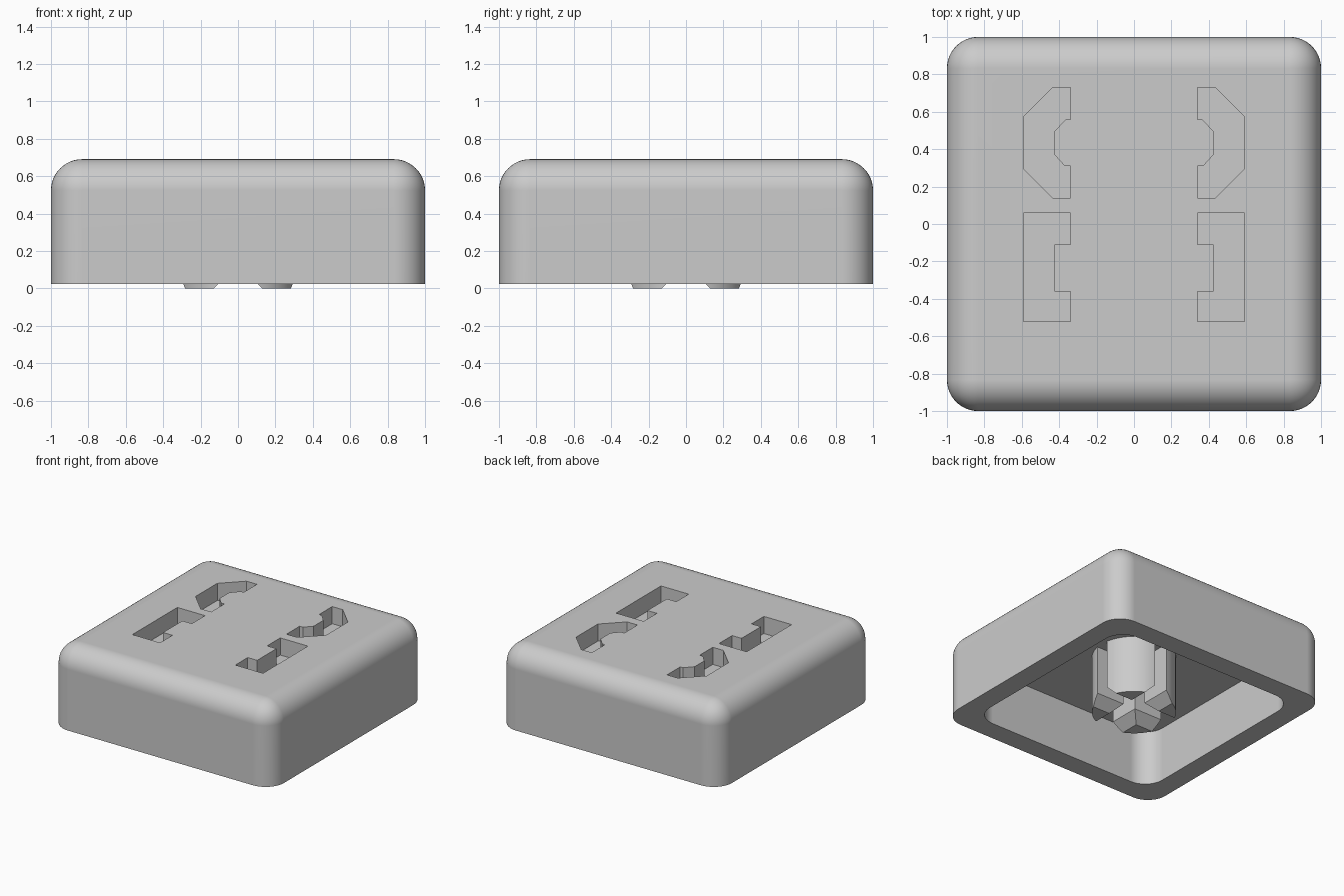
import bpy
import bmesh
from math import radians

if "Cube" in bpy.data.objects:
    bpy.data.objects.remove(bpy.data.objects["Cube"])

BASE, TOP, CEILING = 0.025, 0.691, 0.469
ROUND = 0.167
ENGRAVE = 0.14

plastic = bpy.data.materials.new("grey_plastic")
plastic.use_nodes = True
plastic.diffuse_color = (0.6, 0.6, 0.6, 1)
plastic.node_tree.nodes["Principled BSDF"].inputs["Base Color"].default_value = (0.6, 0.6, 0.6, 1)


def to_object(name, bm):
    bmesh.ops.recalc_face_normals(bm, faces=bm.faces)
    mesh = bpy.data.meshes.new(name)
    bm.to_mesh(mesh)
    bm.free()
    mesh.materials.append(plastic)
    obj = bpy.data.objects.new(name, mesh)
    bpy.context.collection.objects.link(obj)
    return obj


def prism(name, points, offset):
    """Extrude a closed 3D outline along an offset."""
    bm = bmesh.new()
    face = bm.faces.new([bm.verts.new(p) for p in points])
    moved = bmesh.ops.extrude_face_region(bm, geom=[face])["geom"]
    verts = [v for v in moved if isinstance(v, bmesh.types.BMVert)]
    bmesh.ops.translate(bm, verts=verts, vec=offset)
    return to_object(name, bm)


def rounded_box(name, half, bottom, top, round_top):
    """Box with rounded upright edges and, if asked, a rounded top rim."""
    bm = bmesh.new()
    bmesh.ops.create_cube(bm, size=2)
    for v in bm.verts:
        v.co = (v.co.x * half, v.co.y * half, top if v.co.z > 0 else bottom)
    middle = (bottom + top) / 2
    edges = []
    for e in bm.edges:
        heights = [v.co.z > middle for v in e.verts]
        if heights[0] != heights[1] or (round_top and all(heights)):
            edges.append(e)
    bmesh.ops.bevel(bm, geom=edges, offset=ROUND, segments=12,
                    profile=0.5, affect='EDGES')
    return to_object(name, bm)


def activate(obj):
    bpy.ops.object.select_all(action='DESELECT')
    obj.select_set(True)
    bpy.context.view_layer.objects.active = obj


def cut(obj, cutter):
    mod = obj.modifiers.new("cut", 'BOOLEAN')
    mod.operation = 'DIFFERENCE'
    mod.solver = 'EXACT'
    mod.object = cutter
    activate(obj)
    bpy.ops.object.modifier_apply(modifier=mod.name)
    bpy.data.objects.remove(cutter)


def finish(obj):
    activate(obj)
    bpy.ops.object.shade_smooth_by_angle(angle=radians(30))
    obj.modifiers.new("even_shading", 'WEIGHTED_NORMAL').keep_sharp = True


# Hollow cap shell, open at the bottom
shell = rounded_box("cap_shell", 1, BASE, TOP, True)
cut(shell, rounded_box("hollow", 1 - ROUND, BASE - 0.1, CEILING, False))

# Mirrored recesses in the top: square-cornered in front, chamfered behind
square_recess = [(.34, .06), (.59, .06), (.59, -.52), (.34, -.52),
                 (.34, -.36), (.425, -.36), (.425, -.11), (.34, -.11)]
chamfered_recess = [(.34, .73), (.435, .73), (.59, .575), (.59, .295),
                    (.435, .14), (.34, .14), (.34, .31), (.37, .31),
                    (.425, .37), (.425, .495), (.365, .56), (.34, .56)]
for outline in (square_recess, chamfered_recess):
    for side in (-1, 1):
        points = [(side * x, y, TOP - ENGRAVE) for x, y in outline]
        cut(shell, prism("recess", points, (0, 0, 0.3)))
finish(shell)

# Round stem split by a cross slot with a flared mouth
bm = bmesh.new()
bmesh.ops.create_cone(bm, cap_ends=True, segments=64, radius1=0.311,
                      radius2=0.311, depth=CEILING + 0.01)
bmesh.ops.translate(bm, verts=bm.verts, vec=(0, 0, (CEILING + 0.01) / 2))
stem = to_object("stem", bm)
half_slot = [(.055, CEILING), (.055, .075), (.14, -.01)]
slot = half_slot + [(-x, z) for x, z in reversed(half_slot)]
cut(stem, prism("slot_y", [(x, -0.5, z) for x, z in slot], (0, 1, 0)))
cut(stem, prism("slot_x", [(-0.5, y, z) for y, z in slot], (1, 0, 0)))
finish(stem)
